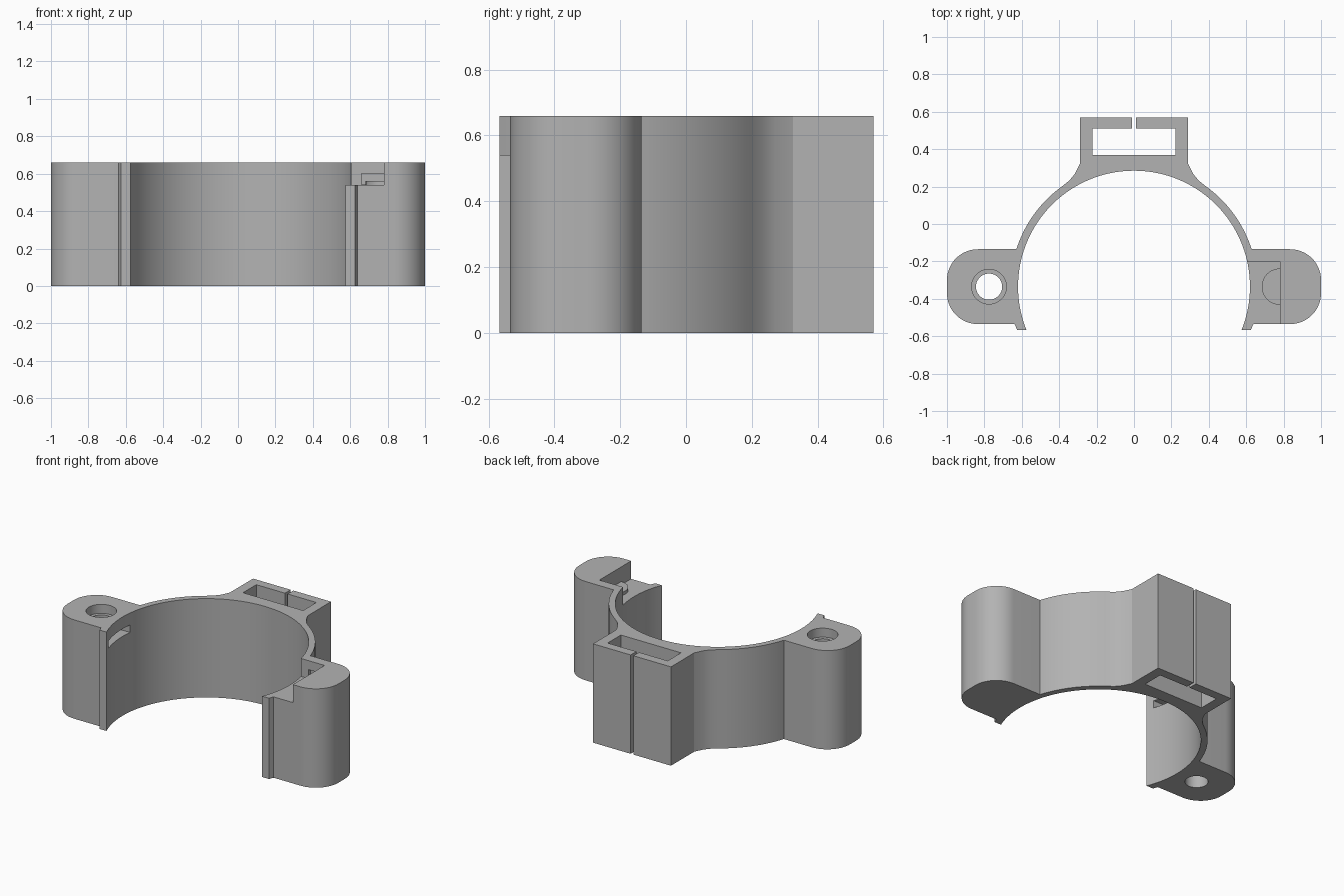
import bpy, bmesh
from math import sin, cos, atan2, radians, pi

if "Cube" in bpy.data.objects:
    bpy.data.objects.remove(bpy.data.objects["Cube"], do_unlink=True)

H = 0.66          # height of the clamp
CY = -0.335       # y of the bore and screw axes
R_IN, R_OUT = 0.62, 0.66

grey = bpy.data.materials.new("plain grey")
grey.use_nodes = True
colour = (0.45, 0.45, 0.45, 1)
grey.diffuse_color = colour
grey.node_tree.nodes["Principled BSDF"].inputs["Base Color"].default_value = colour


def arc(cx, cy, r, a0, a1, n):
    """Points on an arc, angles in degrees."""
    angles = [radians(a0 + (a1 - a0) * i / n) for i in range(n + 1)]
    return [(cx + r * cos(a), cy + r * sin(a)) for a in angles]


def prism(name, points, z0, z1):
    """Closed outline extruded straight up."""
    bm = bmesh.new()
    face = bm.faces.new([bm.verts.new((x, y, z0)) for x, y in points])
    up = bmesh.ops.extrude_face_region(bm, geom=[face])["geom"]
    bmesh.ops.translate(bm, vec=(0, 0, z1 - z0),
                        verts=[v for v in up if isinstance(v, bmesh.types.BMVert)])
    bmesh.ops.recalc_face_normals(bm, faces=bm.faces)
    mesh = bpy.data.meshes.new(name)
    bm.to_mesh(mesh)
    bm.free()
    mesh.materials.append(grey)
    ob = bpy.data.objects.new(name, mesh)
    bpy.context.collection.objects.link(ob)
    return ob


def box(name, x0, x1, y0, y1, z0, z1):
    return prism(name, [(x0, y0), (x1, y0), (x1, y1), (x0, y1)], z0, z1)


def cylinder(name, x, r, z0, z1):
    return prism(name, arc(x, CY, r, 0, 352.5, 47), z0, z1)


def cut(target, cutter):
    cutter.hide_render = True
    mod = target.modifiers.new("cut", "BOOLEAN")
    mod.operation, mod.solver, mod.object = "DIFFERENCE", "EXACT", cutter
    bpy.context.view_layer.objects.active = target
    bpy.ops.object.modifier_apply(modifier=mod.name)
    bpy.data.objects.remove(cutter, do_unlink=True)


# Right half of the outline, from the lip round the lug to the rear mount
y_lug = -0.135
a_lug = atan2(y_lug - CY, (R_OUT ** 2 - (y_lug - CY) ** 2) ** 0.5) * 180 / pi
half = [(0.625, -0.567), (0.638, -0.535)]
half += arc(0.835, -0.37, 0.165, -90, 0, 14)
half += arc(0.835, -0.30, 0.165, 0, 90, 14)
half += arc(0, CY, R_OUT, a_lug, 54, 18)
half += [(0.345, 0.233), (0.315, 0.27), (0.288, 0.325), (0.288, 0.57)]
mirrored = [(-x, y) for x, y in reversed(half)]

# Bore arc closes the outline from the left lip back to the right lip
end = atan2(-0.567 - CY, 0.577) * 180 / pi
bore = arc(0, CY, R_IN, 180 - end, end, 96)
clamp = prism("clamp_body", half + mirrored + bore, 0, H)

# Strap window and slit in the rear mount
cut(clamp, box("window_cutter", -0.222, 0.222, 0.37, 0.51, -0.1, 0.8))
cut(clamp, box("slit_cutter", -0.01, 0.01, 0.49, 0.6, -0.1, 0.8))

# Screw hole with counterbore, and a side slot, in the right-hand lug
cut(clamp, cylinder("hole_cutter", -0.775, 0.07, -0.1, 0.8))
cut(clamp, cylinder("counterbore_cutter", -0.775, 0.093, 0.6, 0.8))
cut(clamp, box("slot_cutter", -0.70, -0.5, -0.52, -0.26, 0.53, 0.58))

# Open notch with an undercut rear wall in the left-hand lug
cut(clamp, box("notch_cutter", 0.5, 0.78, -0.7, -0.2, 0.54, 0.8))
cut(clamp, box("undercut_cutter", 0.66, 0.78, -0.25, -0.18, 0.541, 0.6))

# Half-round boss on the notch floor
boss = prism("notch_boss", arc(0.78, CY, 0.097, 90, 270, 24), 0.53, 0.562)

for ob in (clamp, boss):
    bpy.ops.object.select_all(action="DESELECT")
    ob.select_set(True)
    bpy.context.view_layer.objects.active = ob
    bpy.ops.object.shade_smooth_by_angle(angle=radians(25))
